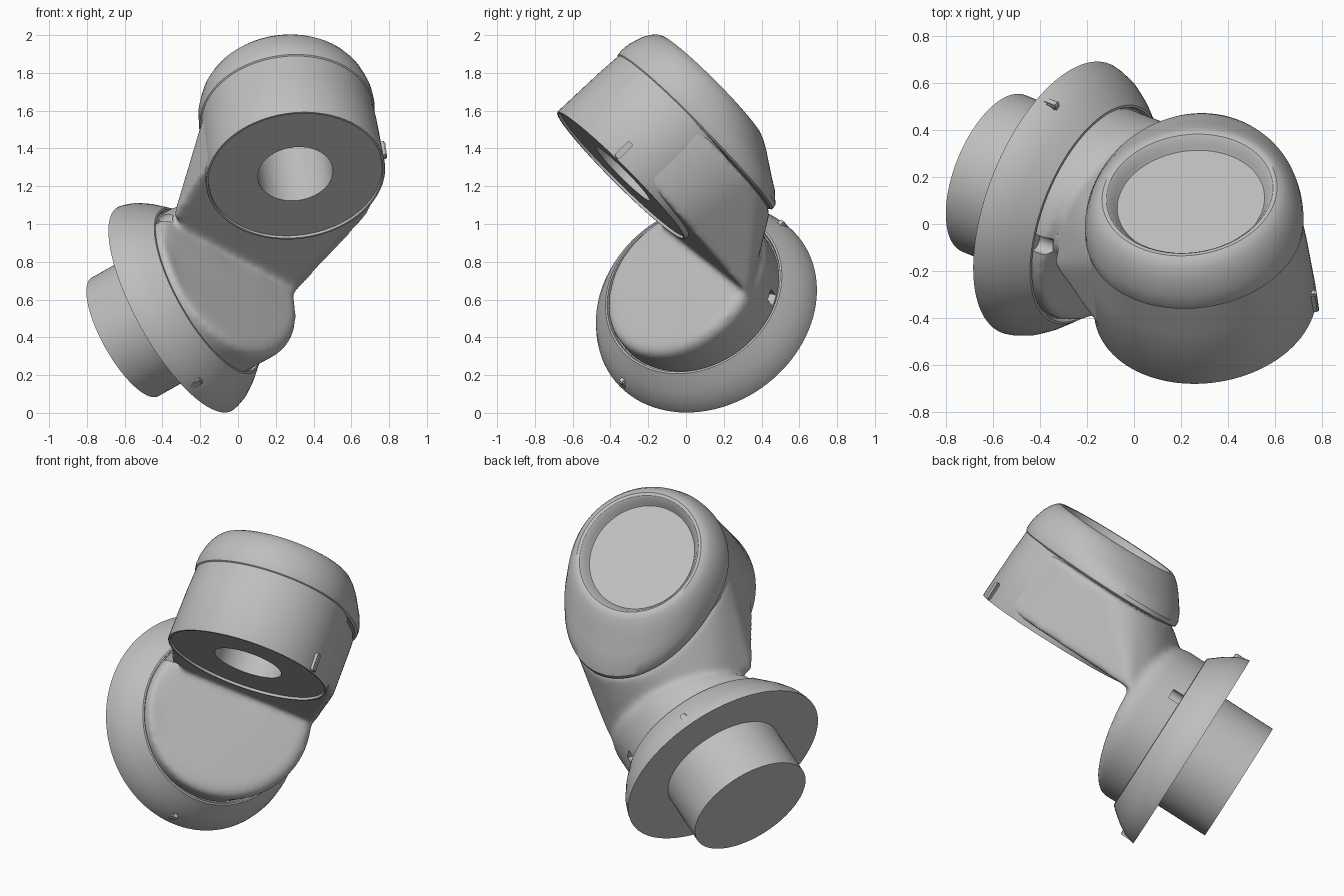
import bpy, bmesh
from math import sin, cos, pi
from mathutils import Vector, Matrix

if "Cube" in bpy.data.objects:
    bpy.data.objects.remove(bpy.data.objects["Cube"], do_unlink=True)

grey = bpy.data.materials.new("plain_grey")
grey.use_nodes = True
grey.diffuse_color = (0.52, 0.52, 0.52, 1)
grey.node_tree.nodes["Principled BSDF"].inputs["Base Color"].default_value = (0.52, 0.52, 0.52, 1)

N = 96


def frame(origin, axis, hint):
    """Matrix whose local z is the axis and local x follows the hint."""
    z = Vector(axis).normalized()
    x = Vector(hint)
    x = (x - z * x.dot(z)).normalized()
    y = z.cross(x)
    return Matrix.Translation(origin) @ Matrix((x, y, z)).transposed().to_4x4()


def ring(r, z, low=None):
    """Circle of points; with low, the -y half is stretched to that reach."""
    pts = []
    for i in range(N):
        a = 2 * pi * i / N
        reach = low if low and sin(a) < 0 else r
        pts.append(Vector((r * cos(a), reach * sin(a), z)))
    return pts


def slanted_ring(r, part):
    """Circle on the flange, raised to a part of the slanted elbow face."""
    pts = ring(r, 0)
    for p in pts:
        height = 0.175 + 0.11 * (min(p.x, 0.11) - 0.11) - 0.27 * p.y
        p.z = 0.21 + part * max(height, 0.04)
    return pts


def loft(bm, rings):
    """Skin a list of rings and close both ends."""
    loops = [[bm.verts.new(p) for p in pts] for pts in rings]
    for a, b in zip(loops, loops[1:]):
        for i in range(N):
            j = (i + 1) % N
            bm.faces.new((a[i], a[j], b[j], b[i]))
    bm.faces.new(loops[0])
    bm.faces.new(loops[-1])


def activate(ob):
    bpy.ops.object.select_all(action='DESELECT')
    ob.select_set(True)
    bpy.context.view_layer.objects.active = ob


def finish(name, bm, matrix):
    bm.transform(matrix)
    bmesh.ops.recalc_face_normals(bm, faces=bm.faces)
    mesh = bpy.data.meshes.new(name)
    bm.to_mesh(mesh)
    bm.free()
    mesh.materials.append(grey)
    ob = bpy.data.objects.new(name, mesh)
    bpy.context.collection.objects.link(ob)
    activate(ob)
    bpy.ops.object.shade_smooth_by_angle(angle=0.6)
    return ob


def lathe(name, matrix, profile):
    bm = bmesh.new()
    loft(bm, [ring(*p) for p in profile])
    return finish(name, bm, matrix)


def block(name, matrix, centre, size):
    bm = bmesh.new()
    bmesh.ops.create_cube(bm, size=1)
    bmesh.ops.scale(bm, vec=size, verts=bm.verts)
    bmesh.ops.bevel(bm, geom=bm.edges[:], offset=0.006, segments=2, affect='EDGES')
    bmesh.ops.translate(bm, vec=centre, verts=bm.verts)
    return finish(name, bm, matrix)


# Two perpendicular joint axes
upper_axis = Vector((-0.1, 0.7, 0.7))
upper = frame((0.305, -0.345, 1.255), upper_axis, (-1, 0, 0))
lower = frame((-0.335, 0.11, 0.55), (0.82, -0.33, 0.46), upper_axis)
to_lower = lower.to_3x3().inverted()

# Lower joint: mounting spigot and domed flange
lathe("mounting_spigot", lower, [(0.36, -0.32), (0.36, 0.02)])
lathe("lower_flange", lower, [
    (0.618, 0), (0.614, 0.02), (0.597, 0.07), (0.56, 0.13), (0.52, 0.18),
    (0.495, 0.21), (0.485, 0.212), (0.478, 0.19), (0.3, 0.19)])

# Elbow body: a slanted drum on the flange merged with the arm shell
bm = bmesh.new()
loft(bm, [ring(0.472, 0.1), ring(0.472, 0.21)] + [slanted_ring(*p) for p in [
    (0.474, 0.7), (0.466, 0.85), (0.445, 0.96), (0.4, 1.03), (0.2, 1.06), (0.02, 1.07)]])
bm.transform(lower)

to_upper = upper.inverted() @ lower
points = ring(0.468, 0.03, 0.64) + ring(0.45, 0.43, 0.69)
for p in slanted_ring(0.45, 0.95):
    p.z = max(p.z, 0.31)
    q = to_upper @ p
    q.z = max(q.z, 0.03)
    points.append(q)
shell = [bm.verts.new(upper @ p) for p in points]
bmesh.ops.convex_hull(bm, input=shell)
bmesh.ops.delete(bm, geom=[v for v in shell if v.is_valid and not v.link_faces], context='VERTS')
body = finish("elbow_body", bm, Matrix())

# Cutters: the bore and two screw notches beside the flange groove
cutters = [lathe("bore_cutter", upper, [(0.3, -0.3), (0.3, 0.41)])]
for spot in ((-0.217, -0.14, 0.4), (0.19, 0.41, -0.05)):
    d = to_lower @ Vector(spot)
    place = Matrix.Translation((d.x * 0.98, d.y * 0.98, 0))
    cutters.append(lathe("notch_cutter", lower @ place, [(0.04, 0.2), (0.04, 0.28)]))

mod = body.modifiers.new("merge", 'REMESH')
mod.mode = 'VOXEL'
mod.voxel_size = 0.014
mod = body.modifiers.new("soften", 'SMOOTH')
mod.factor = 0.5
mod.iterations = 24
for cutter in cutters:
    cutter.hide_render = True
    mod = body.modifiers.new("cut", 'BOOLEAN')
    mod.operation = 'DIFFERENCE'
    mod.solver = 'EXACT'
    mod.object = cutter
activate(body)
for name in [m.name for m in body.modifiers]:
    bpy.ops.object.modifier_apply(modifier=name)
for cutter in cutters:
    bpy.data.objects.remove(cutter, do_unlink=True)
bpy.ops.object.shade_smooth_by_angle(angle=0.7)
body.data.materials.clear()
body.data.materials.append(grey)

# Upper joint: bored housing with a thin raised rim
lathe("upper_housing", upper, [
    (0.2, 0.42), (0.2, 0.015), (0.462, 0.015), (0.464, 0), (0.474, 0),
    (0.477, 0.006), (0.467, 0.3), (0.457, 0.45), (0.22, 0.45)])

# Egg-shaped cover with a shallow sloping recess
lathe("rear_cover", upper, [
    (0.452, 0.435, 0.68), (0.464, 0.445, 0.692), (0.468, 0.47, 0.688),
    (0.464, 0.52, 0.635), (0.453, 0.56, 0.57), (0.44, 0.6, 0.51),
    (0.417, 0.64, 0.45), (0.395, 0.665, 0.405), (0.375, 0.676, 0.378),
    (0.358, 0.674, 0.358), (0.342, 0.66, 0.342), (0.326, 0.632, 0.326),
    (0.316, 0.618, 0.316)])

# Alignment tabs on the housing and on opposite sides of the flange
block("housing_tab", upper, (-0.467, 0.085, 0.06), (0.04, 0.035, 0.11))
outward = to_lower @ Vector((0.095, -0.44, -0.41))
outward.z = 0
for side, name in ((1, "front_flange_tab"), (-1, "rear_flange_tab")):
    spin = frame((0, 0, 0), (0, 0, 1), outward * side)
    block(name, lower @ spin, (0.587, 0, 0.05), (0.05, 0.035, 0.08))
